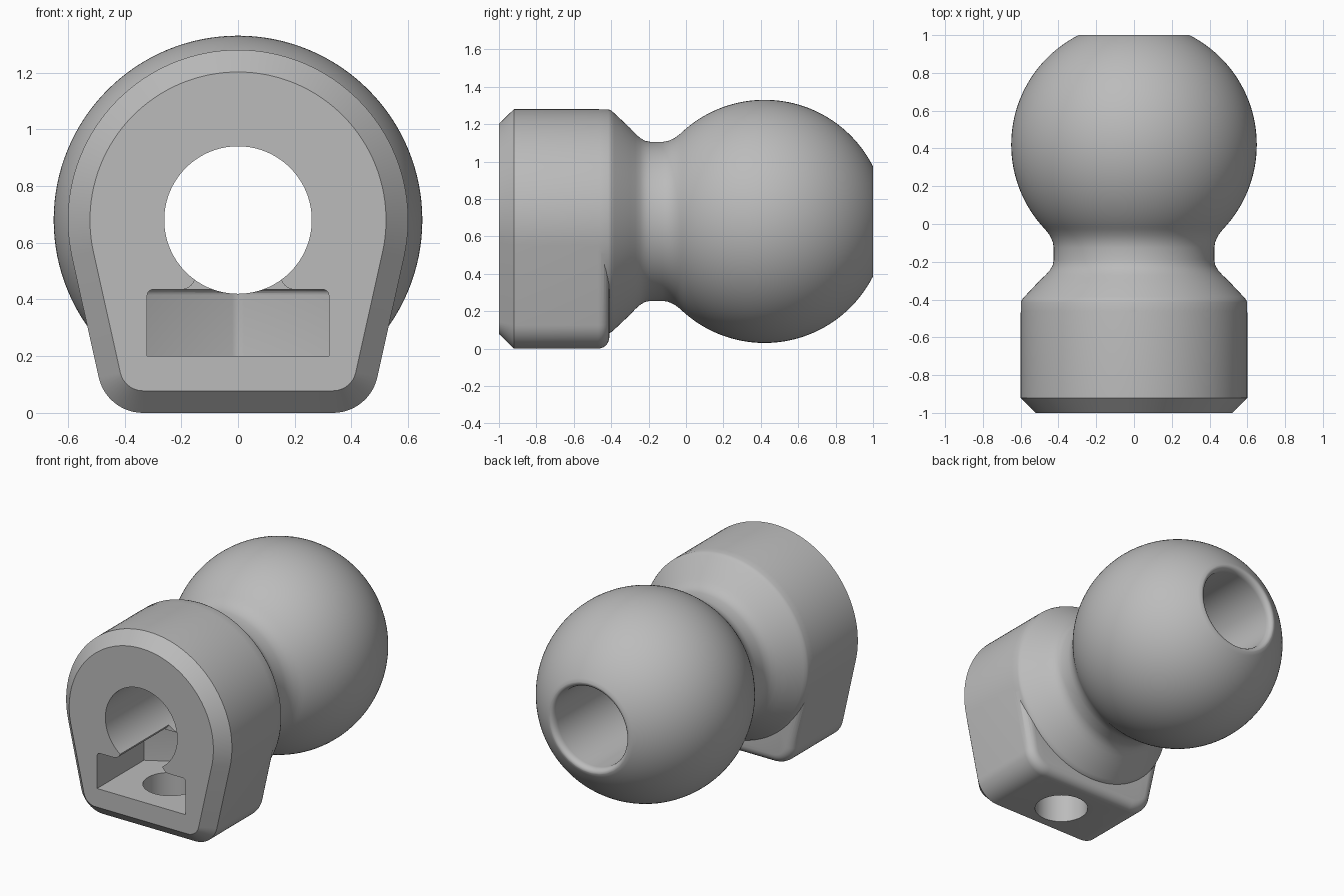
import bpy, bmesh
from math import sin, cos, pi, sqrt, atan2, acos, radians

if "Cube" in bpy.data.objects:
    bpy.data.objects.remove(bpy.data.objects["Cube"])

AXIS_Z = 0.68       # height of the bore axis
BALL_Y, BALL_R = 0.42, 0.65
BORE_R = 0.26
NUT_Y, NUT_HALF = -0.70, 0.32

grey = bpy.data.materials.new("plain grey")
grey.use_nodes = True
colour = (0.5, 0.5, 0.5, 1)
grey.diffuse_color = colour
grey.node_tree.nodes["Principled BSDF"].inputs["Base Color"].default_value = colour


def loft(name, rings, bevel_top=0):
    """Skin equal-length rings of points into a closed solid."""
    bm = bmesh.new()
    loops = [[bm.verts.new(p) for p in ring] for ring in rings]
    n = len(loops[0])
    for a, b in zip(loops, loops[1:]):
        for i in range(n):
            j = (i + 1) % n
            bm.faces.new((a[i], a[j], b[j], b[i]))
    bm.faces.new(loops[0])
    bm.faces.new(loops[-1])
    bmesh.ops.recalc_face_normals(bm, faces=bm.faces[:])
    if bevel_top:
        top = set(loops[-1])
        edges = [e for e in bm.edges if e.verts[0] in top and e.verts[1] in top]
        bmesh.ops.bevel(bm, geom=edges, offset=bevel_top, segments=4,
                        profile=0.5, affect='EDGES')
    mesh = bpy.data.meshes.new(name)
    bm.to_mesh(mesh)
    bm.free()
    mesh.materials.append(grey)
    obj = bpy.data.objects.new(name, mesh)
    bpy.context.collection.objects.link(obj)
    return obj


def lathe(name, profile, steps=128):
    """Revolve (y, radius) points around the bore axis."""
    turn = [2 * pi * i / steps for i in range(steps)]
    return loft(name, [[(r * cos(t), y, AXIS_Z + r * sin(t)) for t in turn]
                       for y, r in profile])


def arc(cx, cz, r, start, end, steps):
    return [(cx + r * cos(start + (end - start) * i / steps),
             cz + r * sin(start + (end - start) * i / steps))
            for i in range(steps + 1)]


def block_outline(inset):
    """Round top, tapering sides and rounded bottom corners."""
    big, small, cx = 0.60, 0.16, 0.335
    drop = AXIS_Z - small
    tilt = atan2(drop, cx) - acos((big - small) / sqrt(cx * cx + drop * drop))
    return (arc(0, AXIS_Z, big - inset, -tilt, pi + tilt, 72)
            + arc(-cx, small, small - inset, pi + tilt, 1.5 * pi, 12)
            + arc(cx, small, small - inset, 1.5 * pi, 2 * pi - tilt, 12))


def combine(target, tool, operation):
    mod = target.modifiers.new(operation.lower(), 'BOOLEAN')
    mod.operation, mod.solver, mod.object = operation, 'EXACT', tool
    bpy.context.view_layer.objects.active = target
    bpy.ops.object.modifier_apply(modifier=mod.name)
    bpy.data.objects.remove(tool)


# Mounting block: chamfered front, rounded back edge
sections = [(-1.0, 0.078), (-0.92, 0)]
for i in range(7):
    a = i * pi / 12
    sections.append((-0.47 + 0.06 * sin(a), 0.06 * (1 - cos(a))))
mount = loft("ball_mount", [[(x, y, z) for x, z in block_outline(d)]
                            for y, d in sections])

# Shoulder, neck and ball as one turned piece
profile = [(-0.85, 0.599), (-0.415, 0.599), (-0.40, 0.593), (-0.385, 0.58),
           (-0.30, 0.50), (-0.27, 0.468), (-0.245, 0.446), (-0.22, 0.431),
           (-0.19, 0.425), (-0.125, 0.425), (-0.095, 0.43), (-0.06, 0.446)]
first, last = acos(-0.45 / BALL_R), acos((1 - BALL_Y) / BALL_R)
profile += [(BALL_Y + BALL_R * cos(t), BALL_R * sin(t))
            for t in (first + (last - first) * i / 56 for i in range(57))]
combine(mount, lathe("ball_and_neck", profile), 'UNION')

# Through bore with a rounded rim at the ball end
flare, depth = 0.028, 0.04
bore = [(-1.1, BORE_R)]
bore += [(1 - depth + depth * sin(a), BORE_R + flare * (1 - cos(a)))
         for a in (i * pi / 16 for i in range(9))]
bore.append((1.1, BORE_R + flare))
combine(mount, lathe("bore_cutter", bore), 'DIFFERENCE')

# Nut pocket: open at the front, pointed at the back
flank = NUT_Y + NUT_HALF / sqrt(3)
tip = NUT_Y + 2 * NUT_HALF / sqrt(3)
nut = [(-NUT_HALF, -1.1), (NUT_HALF, -1.1), (NUT_HALF, flank),
       (0.02, tip - 0.014), (0, tip - 0.009), (-0.02, tip - 0.014), (-NUT_HALF, flank)]
combine(mount, loft("nut_pocket_cutter", [[(x, y, z) for x, y in nut]
                                          for z in (0.20, 0.435)], 0.02), 'DIFFERENCE')

# Rounded lips where the pocket meets the bore
lip = arc(0.20, 0.485, 0.05, -0.5 * pi, -pi, 8)
opening = lip + [(-x, z) for x, z in reversed(lip)] + [(-0.20, 0.40), (0.20, 0.40)]
combine(mount, loft("pocket_lip_cutter", [[(x, y, z) for x, z in opening]
                                          for y in (-1.1, -0.5)]), 'DIFFERENCE')

# Bolt hole through the floor
ring = arc(0, NUT_Y, 0.163, 0, 2 * pi, 64)[:-1]
combine(mount, loft("bolt_hole_cutter", [[(x, y, z) for x, y in ring]
                                         for z in (-0.1, 0.3)]), 'DIFFERENCE')

bpy.ops.object.select_all(action='DESELECT')
mount.select_set(True)
bpy.context.view_layer.objects.active = mount
bpy.ops.object.shade_smooth_by_angle(angle=radians(30))
